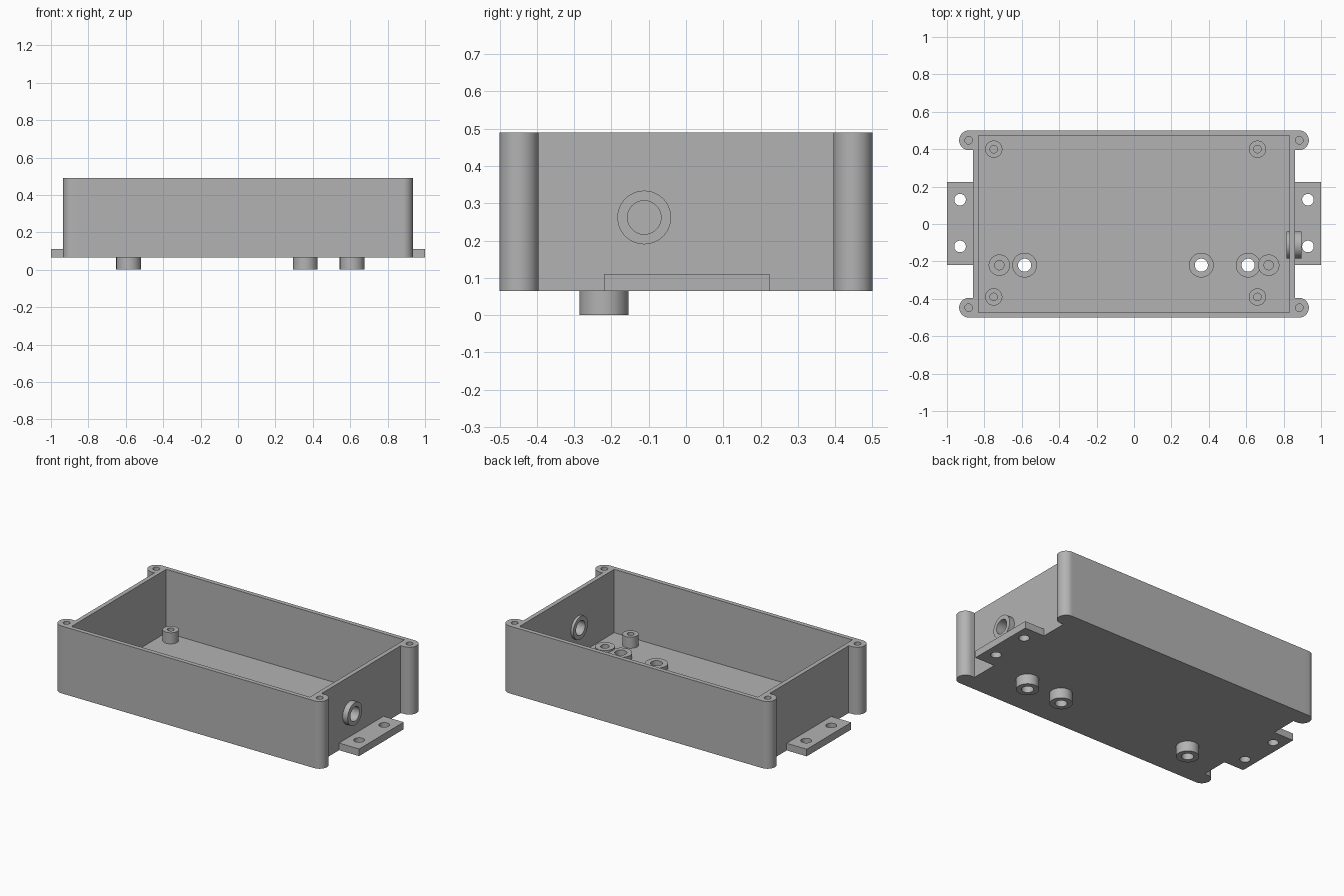
import bpy, bmesh, math
from mathutils import Matrix

if "Cube" in bpy.data.objects:
    bpy.data.objects.remove(bpy.data.objects["Cube"])

grey = bpy.data.materials.new("matte grey")
grey.use_nodes = True
COLOUR = (0.45, 0.45, 0.45, 1)
grey.diffuse_color = COLOUR
grey.node_tree.nodes["Principled BSDF"].inputs["Base Color"].default_value = COLOUR

BASE, FLOOR, TAB_TOP, RIM = 0.065, 0.09, 0.11, 0.49
HALF_X, HALF_Y, WALL = 0.86, 0.5, 0.028
SEGMENTS = 48


def finish(name, bm):
    """Turn a bmesh into a grey object."""
    bmesh.ops.recalc_face_normals(bm, faces=bm.faces)
    mesh = bpy.data.meshes.new(name)
    bm.to_mesh(mesh)
    bm.free()
    obj = bpy.data.objects.new(name, mesh)
    mesh.materials.append(grey)
    bpy.context.collection.objects.link(obj)
    return obj


def prism(name, outline, z0, z1):
    bm = bmesh.new()
    face = bm.faces.new([bm.verts.new((x, y, z0)) for x, y in outline])
    moved = bmesh.ops.extrude_face_region(bm, geom=[face])["geom"]
    verts = [v for v in moved if isinstance(v, bmesh.types.BMVert)]
    bmesh.ops.translate(bm, verts=verts, vec=(0, 0, z1 - z0))
    # the start cap is kept by the extrusion when it borders nothing else
    if not any(all(abs(v.co.z - z0) < 1e-6 for v in f.verts) for f in bm.faces):
        bm.verts.ensure_lookup_table()
        edges = [e for e in bm.edges if e.is_boundary]
        bmesh.ops.holes_fill(bm, edges=edges)
    return finish(name, bm)


def box(name, x0, x1, y0, y1, z0, z1):
    return prism(name, [(x0, y0), (x1, y0), (x1, y1), (x0, y1)], z0, z1)


def cylinder(name, x, y, r, z0, z1):
    angles = [2 * math.pi * i / SEGMENTS for i in range(SEGMENTS)]
    return prism(name, [(x + r * math.cos(a), y + r * math.sin(a)) for a in angles], z0, z1)


def lathe(name, profile, place, closed=False):
    """Spin (radius, height) points round z, then place the result."""
    bm = bmesh.new()
    verts = [bm.verts.new((r, 0, z)) for r, z in profile]
    pairs = list(zip(verts, verts[1:]))
    if closed:
        pairs.append((verts[-1], verts[0]))
    edges = [bm.edges.new(p) for p in pairs]
    bmesh.ops.spin(bm, geom=verts + edges, axis=(0, 0, 1), cent=(0, 0, 0),
                   angle=2 * math.pi, steps=SEGMENTS, use_duplicate=False)
    bmesh.ops.remove_doubles(bm, verts=bm.verts, dist=1e-5)
    bm.transform(place)
    return finish(name, bm)


def cut(obj, cutter):
    """Subtract the cutter and discard it."""
    cutter.hide_render = True
    mod = obj.modifiers.new("cut", 'BOOLEAN')
    mod.operation = 'DIFFERENCE'
    mod.solver = 'EXACT'
    mod.object = cutter
    bpy.context.view_layer.objects.active = obj
    bpy.ops.object.modifier_apply(modifier=mod.name)
    bpy.data.objects.remove(cutter)


def tube(name, ri, ro, z0, z1, place):
    return lathe(name, [(ri, z0), (ro, z0), (ro, z1), (ri, z1)], place, closed=True)


def standoff(name, x, y, ri, ro, top):
    """Post on the floor with a blind screw hole."""
    profile = [(0, FLOOR + 0.002), (ri, FLOOR + 0.002), (ri, top), (ro, top), (ro, FLOOR)]
    return lathe(name, profile, Matrix.Translation((x, y, 0)))


parts = []

# Open tray
tray = box("tray", -HALF_X, HALF_X, -HALF_Y, HALF_Y, BASE, RIM)
cut(tray, box("cavity", WALL - HALF_X, HALF_X - WALL, WALL - HALF_Y, HALF_Y - WALL, FLOOR, RIM + 0.1))
parts.append(tray)

# Floor bushings, open right through
for i, x in enumerate((-0.585, 0.36, 0.61)):
    cut(tray, cylinder("floor_hole", x, -0.22, 0.05, BASE - 0.1, FLOOR + 0.1))
    parts.append(tube(f"floor_bushing_{i + 1}", 0.035, 0.066, 0, 0.12,
                      Matrix.Translation((x, -0.22, 0))))

# Cable bushing through the left end wall
sideways = Matrix.Translation((0, -0.112, 0.262)) @ Matrix.Rotation(math.pi / 2, 4, 'Y')
hole = cylinder("wall_hole", 0, 0, 0.055, 0.75, 0.95)
hole.data.transform(sideways)
cut(tray, hole)
parts.append(tube("cable_bushing", 0.045, 0.072, 0.815, 0.895, sideways))

# Inner standoffs
for x in (-0.75, 0.66):
    for y in (-0.39, 0.4):
        parts.append(standoff("board_standoff", x, y, 0.02, 0.046, 0.16))
for x in (-0.72, 0.72):
    parts.append(standoff("small_standoff", x, -0.22, 0.025, 0.057, 0.13))

# Rounded corner posts with blind screw holes, and end mounting tabs
CX, R = 0.8825, 0.0525
CY = HALF_Y - R
arc = [math.pi * (i / 24 - 0.5) for i in range(25)]
for sx in (-1, 1):
    for sy in (-1, 1):
        outline = [(HALF_X, CY - R)] + [(CX + R * math.cos(a), CY + R * math.sin(a)) for a in arc]
        outline.append((HALF_X, CY + R))
        post = prism("corner_post", [(sx * x, sy * y) for x, y in outline], BASE, RIM)
        cut(post, cylinder("screw_hole", sx * 0.884, sy * CY, 0.02, 0.25, RIM + 0.1))
        parts.append(post)
    tab = box("mounting_tab", min(sx * HALF_X, sx), max(sx * HALF_X, sx), -0.22, 0.224, BASE, TAB_TOP)
    for y in (-0.12, 0.13):
        cut(tab, cylinder("tab_hole", sx * 0.93, y, 0.031, 0, 0.2))
    parts.append(tab)

# Smooth the round walls, keep the edges crisp
bpy.ops.object.select_all(action='DESELECT')
for obj in parts:
    obj.select_set(True)
bpy.context.view_layer.objects.active = tray
bpy.ops.object.shade_smooth_by_angle(angle=math.radians(30))
